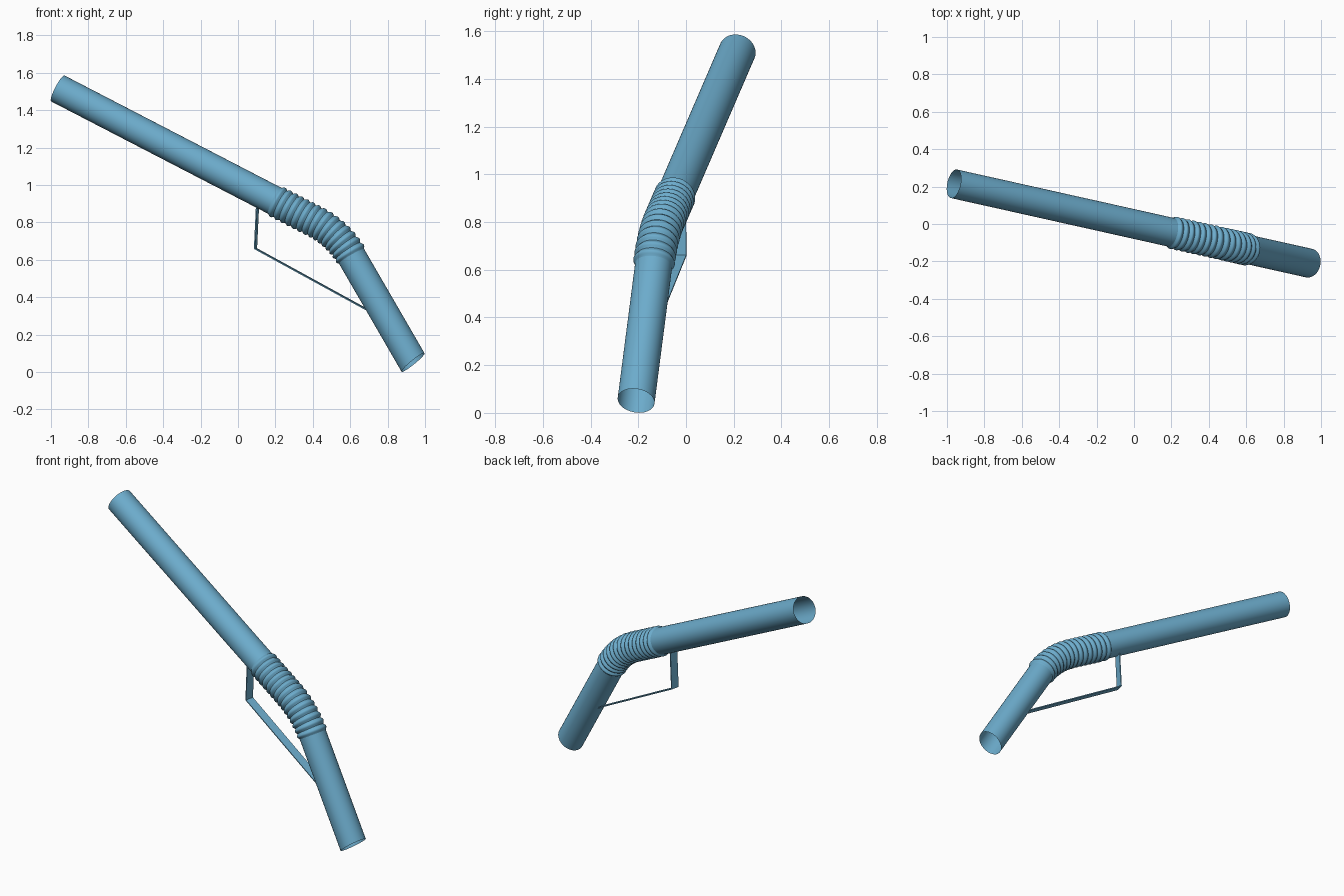
import bpy, bmesh, math
from mathutils import Vector

if "Cube" in bpy.data.objects:
    bpy.data.objects.remove(bpy.data.objects["Cube"])

YAW = math.atan2(-0.218, 0.976)            # the whole pipe lies in one upright plane
U = Vector((math.cos(YAW), math.sin(YAW), 0))
SIDE = Vector((-math.sin(YAW), math.cos(YAW), 0))
UP = Vector((0, 0, 1))
R, RIB, SEG = 0.078, 0.088, 48

blue = bpy.data.materials.new("blue")
blue.diffuse_color = (0.15, 0.41, 0.60, 1)
blue.use_nodes = True
blue.node_tree.nodes["Principled BSDF"].inputs["Base Color"].default_value = blue.diffuse_color


def place(s, z, w=0.0):
    """Plane coordinates (along, up, sideways) to world."""
    return U * s + UP * z + SIDE * w


def make_object(name, bm):
    bmesh.ops.recalc_face_normals(bm, faces=bm.faces)
    mesh = bpy.data.meshes.new(name)
    bm.to_mesh(mesh)
    bm.free()
    mesh.materials.append(blue)
    obj = bpy.data.objects.new(name, mesh)
    bpy.context.collection.objects.link(obj)
    bpy.ops.object.select_all(action='DESELECT')
    obj.select_set(True)
    bpy.context.view_layer.objects.active = obj
    bpy.ops.object.shade_smooth_by_angle(angle=math.radians(40))
    return obj


def sweep(name, stations):
    """Open tube through rings (s, z, axis angle, radius, skew)."""
    bm = bmesh.new()
    rings = []
    for s, z, a, r, skew in stations:
        n = (-math.sin(a + skew), math.cos(a + skew))
        rn = r / math.cos(skew)
        ring = []
        for i in range(SEG):
            t = 2 * math.pi * i / SEG
            c = rn * math.cos(t)
            ring.append(bm.verts.new(place(s + n[0] * c, z + n[1] * c, r * math.sin(t))))
        rings.append(ring)
    for a, b in zip(rings, rings[1:]):
        for i in range(SEG):
            j = (i + 1) % SEG
            bm.faces.new((a[i], a[j], b[j], b[i]))
    return make_object(name, bm)


# Centre line: two straight runs joined by an arc
K = 0.976
top = Vector((-0.963 / K, 1.516))
corner = Vector((0.5375 / K, 0.739))
end = Vector((0.936 / K, 0.051))
d1, d2 = (corner - top).normalized(), (end - corner).normalized()
a1, a2 = math.atan2(d1.y, d1.x), math.atan2(d2.y, d2.x)
turn = a1 - a2
TAN = 0.14
bend_r = TAN / math.tan(turn / 2)
STRAIGHT = 0.25                            # straight part of the bellows
arc_start = corner - d1 * TAN
bellows_start = arc_start - d1 * STRAIGHT
bellows_end = corner + d2 * TAN
total = STRAIGHT + bend_r * turn
centre = arc_start + Vector((d1.y, -d1.x)) * bend_r


def along(dist):
    if dist <= STRAIGHT:
        p = bellows_start + d1 * dist
        return p.x, p.y, a1
    a = a1 - (dist - STRAIGHT) / bend_r
    return centre.x - math.sin(a) * bend_r, centre.y + math.cos(a) * bend_r, a


# Straight tubes
sweep("upper_tube", [(top.x, top.y, a1, R, 0), (bellows_start.x, bellows_start.y, a1, R, 0)])
sweep("lower_tube", [(bellows_end.x, bellows_end.y, a2, R, 0),
                     (end.x, end.y, a2, R, math.radians(9))])

# Ribbed flexible section
RIBS, STEPS = 15, 10
stations = []
for i in range(RIBS * STEPS + 1):
    s, z, a = along(total * i / (RIBS * STEPS))
    wave = abs(math.sin(math.pi * i / STEPS)) ** 1.4
    stations.append((s, z, a, R + (RIB - R) * wave, 0))
sweep("flexible_bellows", stations)

# Flat bent strap below the joint
W, T = 0.026, 0.003
path = [Vector((0.106 / K, 0.91)), Vector((0.094 / K, 0.660)), Vector((0.70 / K, 0.328))]
e1, e2 = (path[1] - path[0]).normalized(), (path[2] - path[1]).normalized()
n1, n2 = Vector((-e1.y, e1.x)), Vector((-e2.y, e2.x))
mitre = (n1 + n2) / (1 + n1.dot(n2))
bm = bmesh.new()
loops = []
for p, n in zip(path, (n1, mitre, n2)):
    loops.append([bm.verts.new(place(*(p + n * T * k), w - 0.003))
                  for k, w in ((-1, -W), (1, -W), (1, W), (-1, W))])
for a, b in zip(loops, loops[1:]):
    for i in range(4):
        j = (i + 1) % 4
        bm.faces.new((a[i], a[j], b[j], b[i]))
bm.faces.new(loops[0])
bm.faces.new(loops[-1])
make_object("support_strap", bm)
